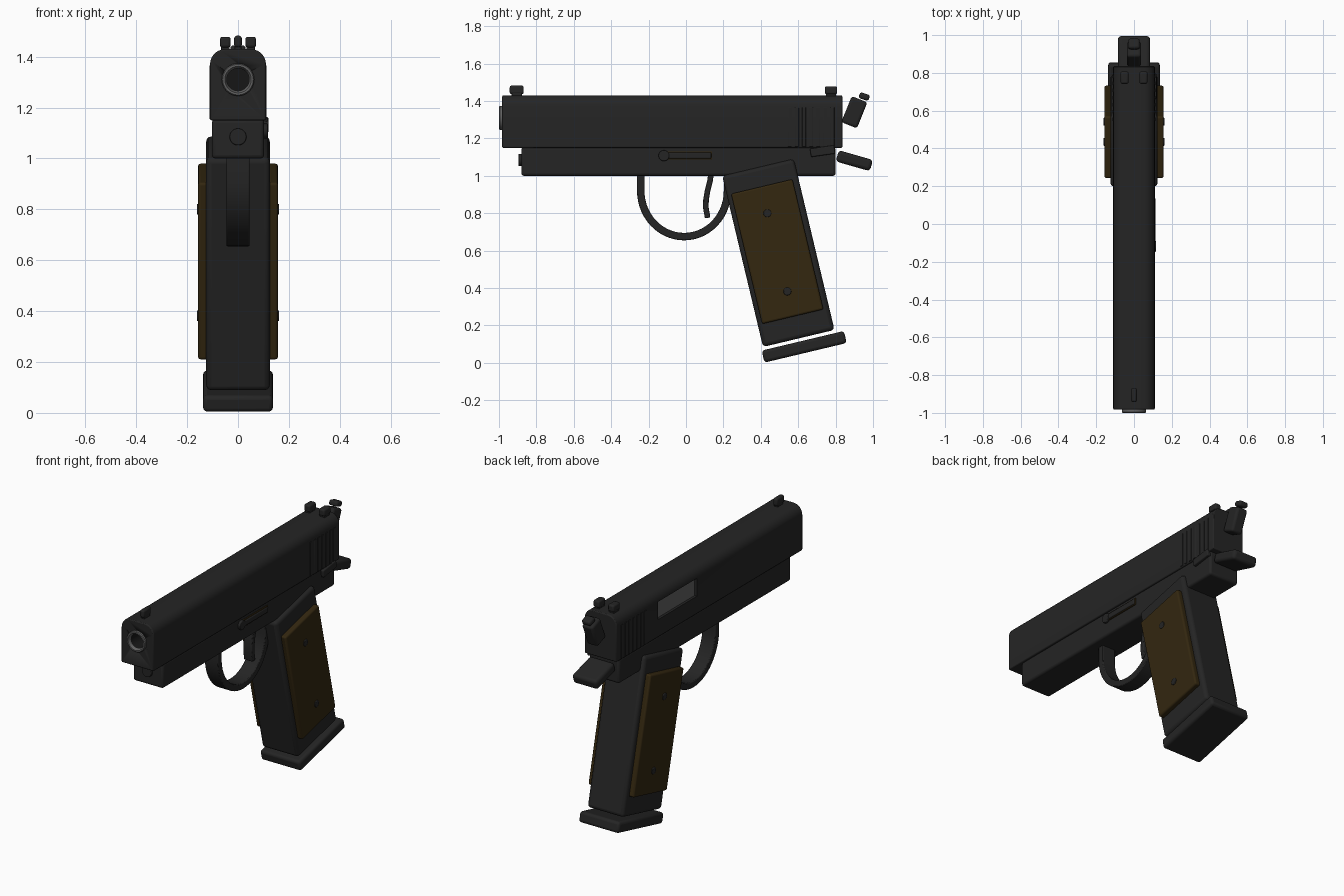
import bpy, bmesh, math
from mathutils import Matrix, Vector

if "Cube" in bpy.data.objects:
    bpy.data.objects.remove(bpy.data.objects["Cube"])


def material(name, rgb):
    m = bpy.data.materials.new(name)
    m.diffuse_color = (*rgb, 1)
    m.use_nodes = True
    m.node_tree.nodes["Principled BSDF"].inputs["Base Color"].default_value = m.diffuse_color
    return m


BLACK = material("gunmetal_black", (0.018, 0.018, 0.018))
BROWN = material("walnut_brown", (0.033, 0.020, 0.005))
STEEL = material("bare_steel", (0.12, 0.12, 0.12))
DARK = material("bore_dark", (0.008, 0.008, 0.008))
TILT = math.radians(13.4)


def finish(name, bm, mat, bevel=0.0, seg=3):
    bmesh.ops.recalc_face_normals(bm, faces=bm.faces)
    me = bpy.data.meshes.new(name)
    bm.to_mesh(me)
    bm.free()
    ob = bpy.data.objects.new(name, me)
    bpy.context.collection.objects.link(ob)
    me.materials.append(mat)
    if bevel:
        b = ob.modifiers.new("bevel", "BEVEL")
        b.width, b.segments, b.limit_method = bevel, seg, "ANGLE"
    bpy.ops.object.select_all(action="DESELECT")
    ob.select_set(True)
    bpy.context.view_layer.objects.active = ob
    bpy.ops.object.shade_smooth_by_angle(angle=math.radians(35))
    return ob


def box(name, center, size, mat=BLACK, tilt=0.0, bevel=0.01):
    """Box tilted about the x axis."""
    bm = bmesh.new()
    bmesh.ops.create_cube(bm, size=1, matrix=Matrix.Translation(center)
                          @ Matrix.Rotation(tilt, 4, "X") @ Matrix.Diagonal((*size, 1)))
    return finish(name, bm, mat, bevel)


def cylinder(name, center, radius, depth, axis, mat=BLACK, bevel=0.004):
    rot = Matrix.Rotation(math.pi / 2, 4, "Y" if axis == "X" else "X")
    bm = bmesh.new()
    bmesh.ops.create_cone(bm, cap_ends=True, segments=32, radius1=radius, radius2=radius,
                          depth=depth, matrix=Matrix.Translation(center) @ rot)
    return finish(name, bm, mat, bevel)


def prism(name, outline, y0, y1, mat, bevel):
    """Cross-section in x/z extruded along y."""
    bm = bmesh.new()
    f = bm.faces.new([bm.verts.new((x, y0, z)) for x, z in outline])
    ext = bmesh.ops.extrude_face_region(bm, geom=[f])
    bmesh.ops.translate(bm, vec=(0, y1 - y0, 0),
                        verts=[v for v in ext["geom"] if isinstance(v, bmesh.types.BMVert)])
    return finish(name, bm, mat, bevel, 2)


def ribbon(name, path, half_width, thick, mat=BLACK):
    """Flat bar that follows a path in the y/z plane."""
    bm = bmesh.new()
    rings = []
    pts = [Vector(p) for p in path]
    for i, p in enumerate(pts):
        t = (pts[min(i + 1, len(pts) - 1)] - pts[max(i - 1, 0)]).normalized()
        n = Vector((-t.y, t.x)) * thick / 2
        rings.append([bm.verts.new((x, *(p + s * n))) for x, s in
                      ((-half_width, -1), (half_width, -1), (half_width, 1), (-half_width, 1))])
    for a, b in zip(rings, rings[1:]):
        for k in range(4):
            bm.faces.new((a[k], a[(k + 1) % 4], b[(k + 1) % 4], b[k]))
    bm.faces.new(rings[0])
    bm.faces.new(rings[-1])
    return finish(name, bm, mat, 0.005, 2)


def cut(target, cutter):
    cutter.hide_render = True
    cutter.hide_set(True)
    m = target.modifiers.new("cut", "BOOLEAN")
    m.object, m.operation, m.solver = cutter, "DIFFERENCE", "EXACT"


# slide with rounded top, ejection port and bore
r = 0.06
arc = [math.radians(a) for a in range(0, 91, 15)]
right = [(0.11 - r + r * math.cos(a), 1.43 - r + r * math.sin(a)) for a in arc]
outline = [(-0.11, 1.15), (0.11, 1.15)] + right + [(-x, z) for x, z in reversed(right)]
slide = prism("slide", outline, -0.983, 0.836, BLACK, 0.006)
cut(slide, box("port_cutter", (-0.12, 0.24, 1.315), (0.07, 0.38, 0.11), bevel=0))
cut(slide, cylinder("bore_cutter", (0, -0.95, 1.31), 0.058, 0.3, "Y", bevel=0))
box("chamber", (-0.087, 0.24, 1.315), (0.02, 0.37, 0.105), STEEL, bevel=0)

# muzzle: lathed tube with a dark bore
bm = bmesh.new()
prof = [(0.064, -0.97), (0.064, -0.995), (0.060, -1.0), (0.052, -1.0), (0.044, -0.985), (0.044, -0.82)]
vs = [bm.verts.new((rad, y, 1.31)) for rad, y in prof]
es = [bm.edges.new(p) for p in zip(vs, vs[1:])]
bmesh.ops.spin(bm, geom=vs + es, cent=(0, 0, 1.31), axis=(0, 1, 0), angle=2 * math.pi,
               steps=40, use_merge=True)
bmesh.ops.remove_doubles(bm, verts=bm.verts, dist=1e-5)
muzzle = finish("muzzle", bm, STEEL)
muzzle.data.materials.append(DARK)
for p in muzzle.data.polygons:
    p.material_index = int(p.center.y > -0.96)
cylinder("bore_end", (0, -0.84, 1.31), 0.05, 0.02, "Y", DARK, 0)

# grip serrations on both sides of the slide
for side, label in ((-1, "left"), (1, "right")):
    for i in range(7):
        box(f"serration_{label}_{i}", (side * 0.109, 0.555 + i * 0.038, 1.26),
            (0.008, 0.02, 0.21), bevel=0.002)

# sights
box("front_sight_base", (0, -0.905, 1.432), (0.026, 0.055, 0.03), bevel=0.003)
box("front_sight", (0, -0.905, 1.46), (0.03, 0.075, 0.045))
for x in (-0.05, 0.05):
    box("rear_sight_base", (x, 0.775, 1.432), (0.034, 0.055, 0.03), bevel=0.003)
    box("rear_sight", (x, 0.775, 1.457), (0.042, 0.066, 0.042))

# frame and recoil rod
box("frame", (0, -0.04, 1.077), (0.205, 1.68, 0.154), bevel=0.014)
cylinder("recoil_rod", (0, -0.87, 1.085), 0.033, 0.05, "Y")

# hammer and tail
box("hammer", (0, 0.90, 1.34), (0.075, 0.09, 0.15), tilt=math.radians(-22), bevel=0.014)
box("hammer_spur", (0, 0.953, 1.424), (0.06, 0.056, 0.033), tilt=math.radians(-18), bevel=0.012)
box("beavertail", (0, 0.90, 1.081), (0.17, 0.19, 0.062), tilt=math.radians(-16), bevel=0.018)

# controls on the right side
cylinder("slide_stop_pin", (0.1, -0.118, 1.108), 0.029, 0.034, "X")
box("slide_stop", (0.1, 0.02, 1.109), (0.03, 0.23, 0.034), bevel=0.006)
box("slide_stop_trim", (0.1, 0.02, 1.109), (0.018, 0.24, 0.044), BROWN, bevel=0.003)
box("safety_lever", (0.105, 0.73, 1.132), (0.03, 0.13, 0.045), tilt=math.radians(8), bevel=0.006)

# trigger and guard
guard = [(-0.242, 1.01)] + [(-0.01 - 0.232 * math.cos(a), 0.92 - 0.245 * math.sin(a))
                            for a in (math.pi * i / 28 for i in range(29))] + [(0.226, 1.01)]
ribbon("trigger_guard", guard, 0.046, 0.04)
trig = [(0.135, 1.02), (0.128, 0.97), (0.115, 0.92), (0.107, 0.87), (0.106, 0.83), (0.116, 0.775)]
ribbon("trigger", trig, 0.03, 0.03)

# grip, panels, screws and base plate
box("grip", (0, 0.494, 0.588), (0.25, 0.393, 0.94), tilt=TILT, bevel=0.02)
box("magazine_base", (0, 0.632, 0.086), (0.274, 0.452, 0.066), tilt=TILT, bevel=0.016)
for side, label in ((-1, "left"), (1, "right")):
    box(f"grip_panel_{label}", (side * 0.137, 0.488, 0.595), (0.04, 0.337, 0.715), BROWN, TILT)
    for y, z in ((0.435, 0.80), (0.542, 0.382)):
        cylinder(f"grip_screw_{label}", (side * 0.15, y, z), 0.021, 0.024, "X")
